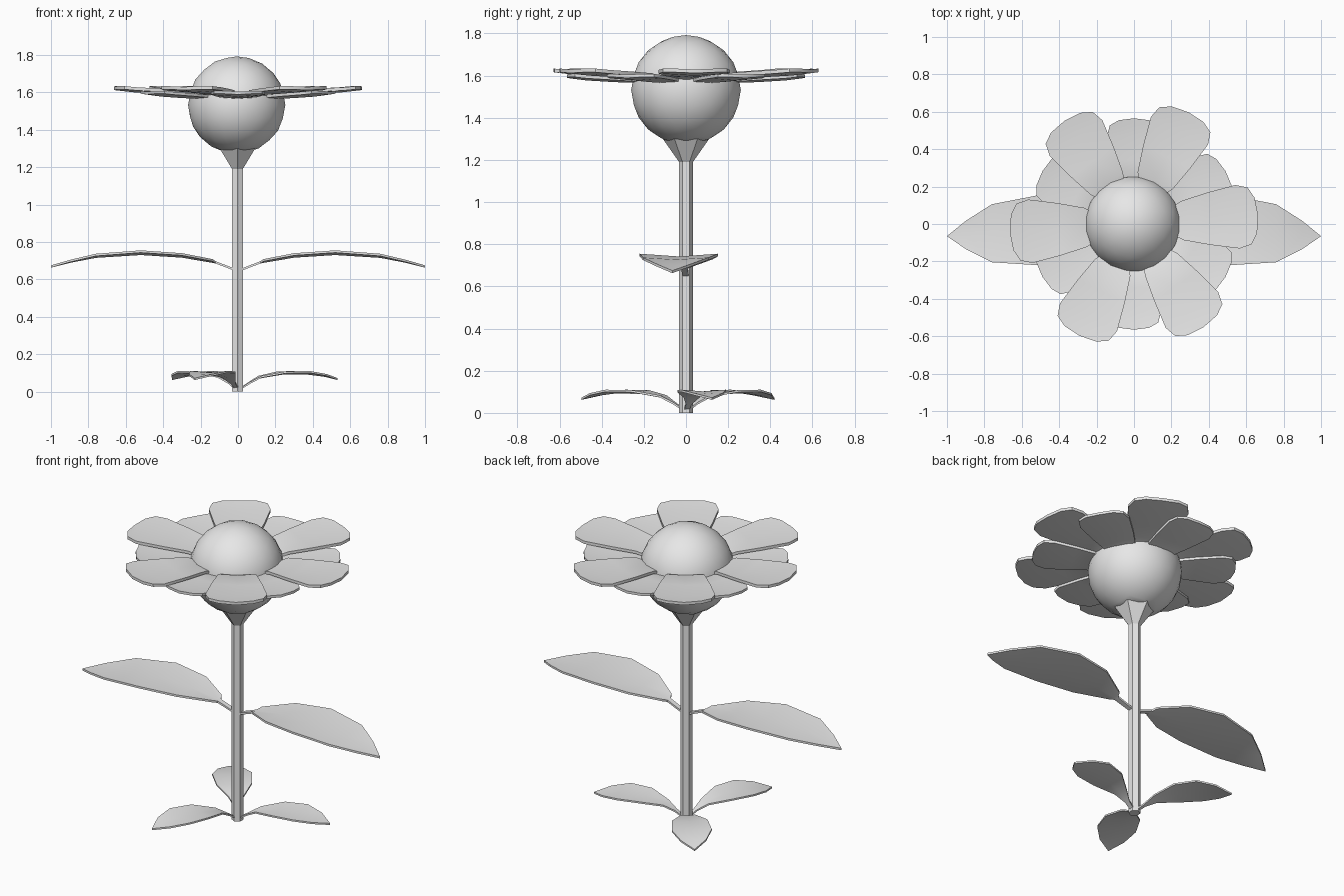
import bpy, bmesh, math
from mathutils import Matrix, Vector

if "Cube" in bpy.data.objects:
    bpy.data.objects.remove(bpy.data.objects["Cube"])

grey = bpy.data.materials.new("plain_grey")
grey.diffuse_color = (0.8, 0.8, 0.8, 1)
grey.use_nodes = True
grey.node_tree.nodes["Principled BSDF"].inputs["Base Color"].default_value = grey.diffuse_color


def finish(bm, name, angle=30):
    bmesh.ops.recalc_face_normals(bm, faces=bm.faces)
    me = bpy.data.meshes.new(name)
    bm.to_mesh(me)
    bm.free()
    me.materials.append(grey)
    ob = bpy.data.objects.new(name, me)
    bpy.context.collection.objects.link(ob)
    bpy.ops.object.select_all(action='DESELECT')
    ob.select_set(True)
    bpy.context.view_layer.objects.active = ob
    bpy.ops.object.shade_smooth_by_angle(angle=math.radians(angle))
    return ob


def blade(name, rows, degrees, thick, z=0.0, scale=1.0, drift=0.0, mirror=False):
    """Folded blade running outward; rows hold (reach, height, half width, edge lift, edge setback)."""
    bm = bmesh.new()
    grid = []
    for r, h, w, lift, back in rows:
        shift = drift * r
        grid.append([bm.verts.new(((r - back * abs(s)) * scale, s * w * scale + shift,
                                   z + h + lift * abs(s))) for s in (-1, 0, 1)])
    for a, b in zip(grid, grid[1:]):
        for j in (0, 1):
            bm.faces.new((a[j], b[j], b[j + 1], a[j + 1]))
    bmesh.ops.remove_doubles(bm, verts=bm.verts, dist=0.0005)
    ext = bmesh.ops.extrude_face_region(bm, geom=bm.faces[:], use_keep_orig=True)
    low = [g for g in ext['geom'] if isinstance(g, bmesh.types.BMVert)]
    bmesh.ops.translate(bm, verts=low, vec=(0, 0, -thick))
    if mirror:
        bmesh.ops.scale(bm, vec=(-1, 1, 1), verts=bm.verts)
    bmesh.ops.rotate(bm, verts=bm.verts, cent=(0, 0, 0),
                     matrix=Matrix.Rotation(math.radians(degrees), 3, 'Z'))
    return finish(bm, name)


# Six-sided stem flaring into a cup under the flower head
bm = bmesh.new()
rings = []
for z, r in ((0, 0.033), (1.19, 0.033), (1.30, 0.11)):
    rings.append([bm.verts.new((r * math.sin(k * math.pi / 3) - 0.003,
                                r * math.cos(k * math.pi / 3), z)) for k in range(6)])
for a, b in zip(rings, rings[1:]):
    for k in range(6):
        bm.faces.new((a[k], a[(k + 1) % 6], b[(k + 1) % 6], b[k]))
bm.faces.new(rings[0])
bm.faces.new(rings[-1])
finish(bm, "stem")

# Round flower head with a flattened underside
bm = bmesh.new()
bmesh.ops.create_icosphere(bm, subdivisions=3, radius=0.26,
                           matrix=Matrix.Translation((-0.007, 0, 1.532)))
cut = bmesh.ops.bisect_plane(bm, geom=bm.verts[:] + bm.edges[:] + bm.faces[:],
                             plane_co=Vector((0, 0, 1.292)), plane_no=Vector((0, 0, 1)),
                             clear_inner=True)
rim = [g for g in cut['geom_cut'] if isinstance(g, bmesh.types.BMEdge)]
bmesh.ops.holes_fill(bm, edges=rim)
finish(bm, "flower_head", 40)

# Two tiers of six petals
petal = [(0.18, -0.03, 0.06, 0, 0), (0.26, 0.0, 0.105, 0.006, 0),
         (0.40, 0.004, 0.14, 0.010, 0), (0.555, 0.012, 0.17, 0.010, 0),
         (0.63, 0.02, 0.152, 0.008, 0.01), (0.665, 0.024, 0.095, 0.004, 0.012)]
for k in range(6):
    blade(f"upper_petal_{k + 1}", petal, 4 + 60 * k, 0.017, z=1.605)
    blade(f"lower_petal_{k + 1}", petal, 30 + 60 * k, 0.015, z=1.58, scale=0.85)

# Pair of large arching leaves on stalks at mid stem
big_leaf = [(0.01, 0.655, 0.014, 0, 0), (0.12, 0.697, 0.016, 0, 0),
            (0.135, 0.70, 0.045, 0.008, 0), (0.30, 0.728, 0.145, 0.012, 0),
            (0.52, 0.742, 0.186, 0.013, 0), (0.76, 0.727, 0.155, 0.010, 0),
            (0.90, 0.70, 0.075, 0.004, 0), (1.0, 0.675, 0, 0, 0)]
for side, flip in (("right", False), ("left", True)):
    blade(f"stem_leaf_{side}", big_leaf, 0, 0.012, drift=-0.065, mirror=flip)

# Three small leaves around the foot
small_leaf = [(0.01, 0.018, 0.012, 0, 0), (0.06, 0.05, 0.014, 0, 0),
              (0.12, 0.08, 0.04, 0.004, 0), (0.24, 0.10, 0.098, 0.008, 0),
              (0.37, 0.102, 0.11, 0.008, 0), (0.47, 0.09, 0.07, 0.004, 0),
              (0.547, 0.072, 0, 0, 0)]
for k, deg in enumerate((13, 130, 245)):
    blade(f"base_leaf_{k + 1}", small_leaf, deg, 0.01)
